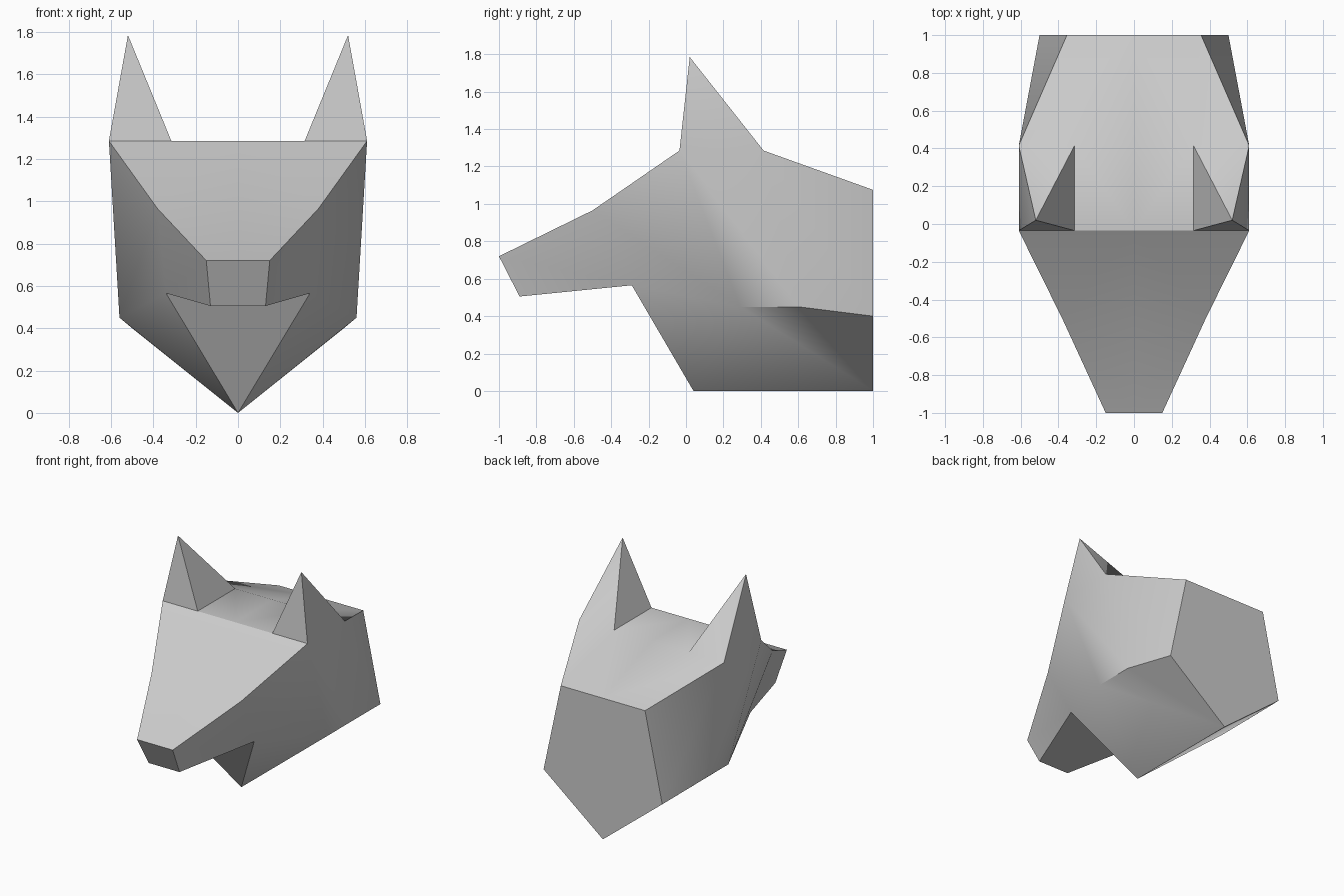
import bpy, bmesh, math

cube = bpy.data.objects.get("Cube")
if cube:
    bpy.data.objects.remove(cube, do_unlink=True)

# Plain grey coat
GREY = (0.6, 0.6, 0.6, 1)
coat = bpy.data.materials.new("grey_coat")
coat.diffuse_color = GREY
coat.use_nodes = True
coat.node_tree.nodes["Principled BSDF"].inputs["Base Color"].default_value = GREY

# Landmarks of the left half; the right half repeats them with x negated
MARKS = {
    "nose_top": (0.15, -1, 0.72),
    "nose_low": (0.13, -0.89, 0.505),
    "brow": (0.38, -0.5, 0.965),
    "crown": (0.61, -0.035, 1.285),
    "ear_in": (0.315, -0.035, 1.285),
    "ear_tip": (0.52, 0.02, 1.785),
    "ear_back": (0.61, 0.415, 1.285),
    "ear_back_in": (0.315, 0.415, 1.285),
    "nape": (0.355, 1, 1.075),
    "jaw": (0.34, -0.29, 0.565),
    "cheek": (0.56, 0.29, 0.45),
    "cheek_back": (0.56, 0.6, 0.45),
    "neck_side": (0.5, 1, 0.4),
    "throat": (0, 0.04, 0),
    "neck_low": (0, 1, 0),
}
# Points on the middle line beside their landmark
for name in ("nose_top", "nose_low", "brow", "ear_in", "ear_back_in", "nape", "jaw"):
    MARKS["mid_" + name] = (0, *MARKS[name][1:])

PANELS = [
    # snout and forehead
    "mid_nose_top nose_top nose_low mid_nose_low",
    "mid_nose_top nose_top brow mid_brow",
    "mid_brow brow crown ear_in mid_ear_in",
    "nose_top nose_low jaw brow",
    # underside of the snout and throat
    "mid_nose_low nose_low jaw mid_jaw",
    "mid_jaw jaw throat",
    "jaw cheek throat",
    # cheeks and sides of the neck
    "brow jaw cheek crown",
    "crown cheek cheek_back ear_back",
    "ear_back cheek_back neck_side nape",
    "throat cheek cheek_back neck_side neck_low",
    # top of the head, back of the neck, cut end
    "mid_ear_in ear_in ear_back_in mid_ear_back_in",
    "mid_ear_back_in ear_back_in ear_back nape mid_nape",
    "mid_nape nape neck_side neck_low",
    # ear
    "crown ear_in ear_tip",
    "ear_in ear_back_in ear_tip",
    "ear_back_in ear_back ear_tip",
    "ear_back crown ear_tip",
]

bm = bmesh.new()
for side in (1, -1):
    verts = {n: bm.verts.new((side * x, y, z)) for n, (x, y, z) in MARKS.items()}
    for panel in PANELS:
        bm.faces.new([verts[n] for n in panel.split()])
bmesh.ops.remove_doubles(bm, verts=bm.verts[:], dist=0.001)
bmesh.ops.recalc_face_normals(bm, faces=bm.faces[:])

mesh = bpy.data.meshes.new("animal_head")
bm.to_mesh(mesh)
bm.free()
mesh.materials.append(coat)
head = bpy.data.objects.new("animal_head", mesh)
bpy.context.collection.objects.link(head)

# Soft blending across shallow folds, crisp elsewhere
for other in bpy.context.selected_objects:
    other.select_set(False)
head.select_set(True)
bpy.context.view_layer.objects.active = head
bpy.ops.object.shade_smooth_by_angle(angle=math.radians(33))
